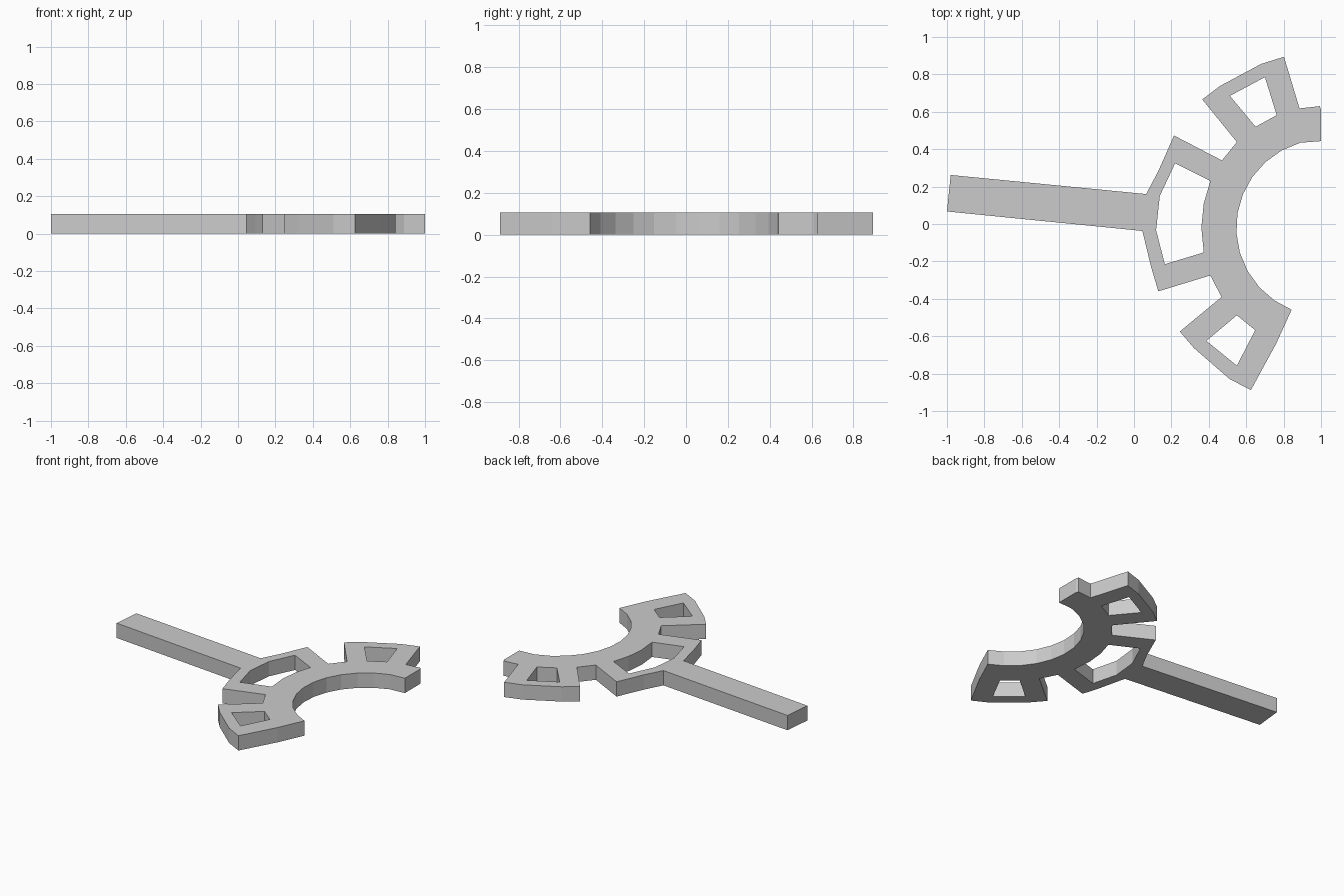
import bpy, bmesh
from math import cos, sin, radians

if "Cube" in bpy.data.objects:
    bpy.data.objects.remove(bpy.data.objects["Cube"])

THICK = 0.105

# Outline sections, running counter-clockwise seen from above
handle = [(0.065, 0.16), (-0.98, 0.262), (-1.0, 0.067), (0.045, -0.037)]
middle_tooth_low = [(0.09, -0.225), (0.13, -0.36), (0.408, -0.275)]
lower_tooth = [(0.468, -0.39), (0.245, -0.575), (0.32, -0.663),
               (0.51, -0.828), (0.625, -0.888), (0.76, -0.64)]
inner_arc = [(1.02 + 0.473 * cos(radians(a)), -0.02 + 0.473 * sin(radians(a)))
             for a in [248 - 12.9 * i for i in range(12)]]
arc_end = [(1.0, 0.443), (1.0, 0.61), (0.993, 0.63), (0.885, 0.618)]
upper_tooth = [(0.802, 0.894), (0.68, 0.856), (0.46, 0.738),
               (0.365, 0.666), (0.55, 0.438)]
middle_tooth_high = [(0.47, 0.34), (0.214, 0.473), (0.13, 0.283)]
outline = (handle + middle_tooth_low + lower_tooth + inner_arc
           + arc_end + upper_tooth + middle_tooth_high)

# Window through each tooth
upper_window = [(0.70, 0.785), (0.513, 0.685), (0.65, 0.52), (0.763, 0.582)]
middle_window = [(0.22, 0.325), (0.138, 0.15), (0.118, -0.033), (0.165, -0.215),
                 (0.373, -0.152), (0.36, -0.018), (0.373, 0.11), (0.408, 0.23)]
lower_window = [(0.55, -0.488), (0.648, -0.568), (0.55, -0.757), (0.387, -0.625)]

# Flat filled curve with holes, given thickness
curve = bpy.data.curves.new("gear_sector_profile", 'CURVE')
curve.dimensions = '2D'
curve.fill_mode = 'BOTH'
curve.extrude = THICK / 2
for loop in (outline, upper_window, middle_window, lower_window):
    spline = curve.splines.new('POLY')
    spline.points.add(len(loop) - 1)
    for p, (x, y) in zip(spline.points, loop):
        p.co = (x, y, THICK / 2, 1)
    spline.use_cyclic_u = True
profile = bpy.data.objects.new("gear_sector_profile", curve)
bpy.context.collection.objects.link(profile)
bpy.context.view_layer.update()

# Solid mesh of the toothed sector and its arm
deps = bpy.context.evaluated_depsgraph_get()
mesh = bpy.data.meshes.new_from_object(profile.evaluated_get(deps))
bpy.data.objects.remove(profile)
bm = bmesh.new()
bm.from_mesh(mesh)
bmesh.ops.remove_doubles(bm, verts=bm.verts, dist=0.0005)
bmesh.ops.recalc_face_normals(bm, faces=bm.faces)
low = min(v.co.z for v in bm.verts)
bmesh.ops.translate(bm, verts=bm.verts, vec=(0, 0, -low))
for f in bm.faces:
    f.smooth = False
bm.to_mesh(mesh)
bm.free()
sector = bpy.data.objects.new("gear_sector_with_arm", mesh)
bpy.context.collection.objects.link(sector)
